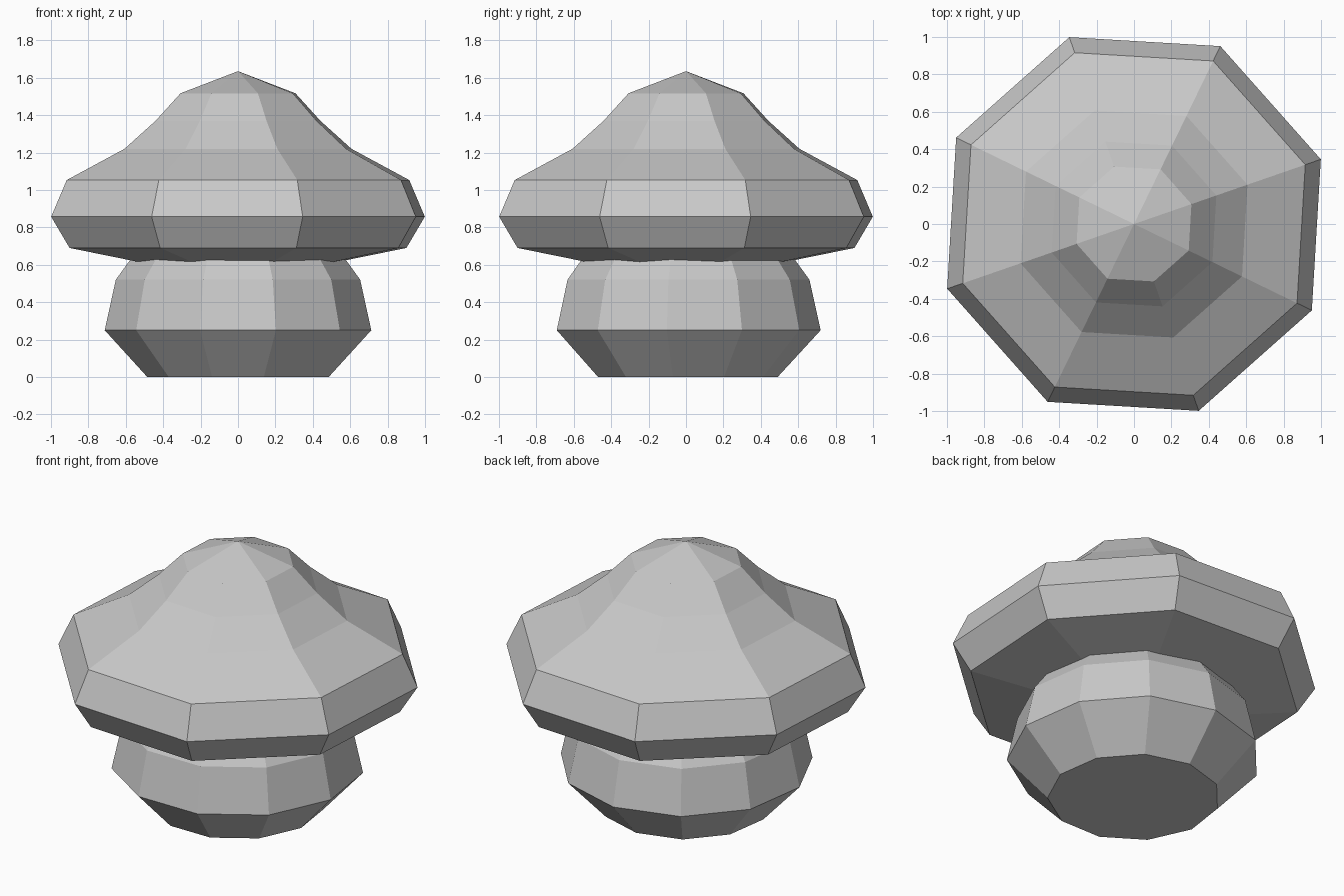
import bpy, bmesh, math

if "Cube" in bpy.data.objects:
    bpy.data.objects.remove(bpy.data.objects["Cube"])

grey = bpy.data.materials.new("light_grey")
grey.diffuse_color = (0.58, 0.58, 0.58, 1)
grey.use_nodes = True
grey.node_tree.nodes["Principled BSDF"].inputs["Base Color"].default_value = grey.diffuse_color


def lathe(name, profile, sides, start_deg, apex=None):
    """Faceted solid of revolution from (radius, z) rings, closed at both ends."""
    bm = bmesh.new()
    rings = []
    for r, z in profile:
        angles = [math.radians(start_deg) + math.tau * i / sides for i in range(sides)]
        rings.append([bm.verts.new((r * math.cos(a), r * math.sin(a), z)) for a in angles])
    bm.faces.new(rings[0][::-1])
    for lo, hi in zip(rings, rings[1:]):
        for i in range(sides):
            j = (i + 1) % sides
            bm.faces.new((lo[i], lo[j], hi[j], hi[i]))
    if apex is None:
        bm.faces.new(rings[-1])
    else:
        tip = bm.verts.new((0, 0, apex))
        for i in range(sides):
            bm.faces.new((rings[-1][i], rings[-1][(i + 1) % sides], tip))
    bmesh.ops.recalc_face_normals(bm, faces=bm.faces)
    mesh = bpy.data.meshes.new(name)
    bm.to_mesh(mesh)
    bm.free()
    mesh.materials.append(grey)
    obj = bpy.data.objects.new(name, mesh)
    bpy.context.collection.objects.link(obj)
    return obj


# Eleven-sided bulbous stem, with one corner pointing to the back
lathe("stem", [(0.49, 0), (0.72, 0.25), (0.66, 0.52), (0.58, 0.63), (0.53, 0.68)], 11, 90)

# Eight-sided cap with a flared brim and a pointed crown
lathe("cap", [(0.50, 0.603), (0.953, 0.69), (1.057, 0.857), (0.969, 1.053),
              (0.642, 1.22), (0.466, 1.37), (0.325, 1.517)], 8, 19.1, apex=1.635)
